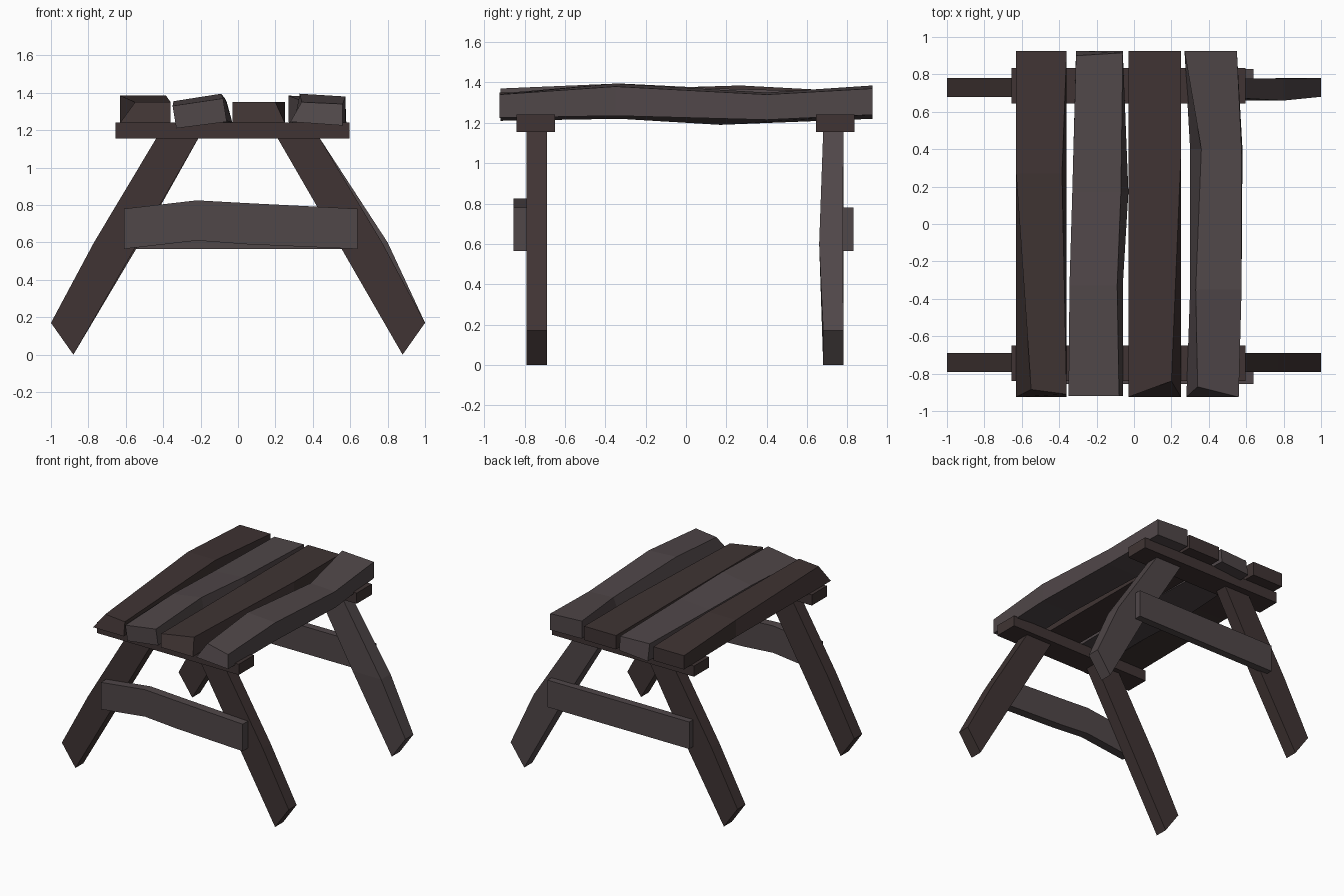
import bpy, bmesh

if "Cube" in bpy.data.objects:
    bpy.data.objects.remove(bpy.data.objects["Cube"])


def material(name, color):
    m = bpy.data.materials.new(name)
    m.diffuse_color = (*color, 1)
    m.use_nodes = True
    m.node_tree.nodes["Principled BSDF"].inputs["Base Color"].default_value = m.diffuse_color
    return m


BROWN = material("brown_wood", (0.050, 0.034, 0.033))
GRAY = material("gray_wood", (0.080, 0.063, 0.066))


def loft(name, rings, mat):
    """Skin a solid beam through a series of four-cornered rings."""
    bm = bmesh.new()
    vs = [[bm.verts.new(p) for p in r] for r in rings]
    for a, b in zip(vs, vs[1:]):
        for i in range(4):
            j = (i + 1) % 4
            bm.faces.new((a[i], a[j], b[j], b[i]))
    bm.faces.new(vs[0])
    bm.faces.new(vs[-1])
    bmesh.ops.recalc_face_normals(bm, faces=bm.faces)
    me = bpy.data.meshes.new(name)
    bm.to_mesh(me)
    bm.free()
    me.materials.append(mat)
    ob = bpy.data.objects.new(name, me)
    bpy.context.collection.objects.link(ob)
    return ob


def beam_x(name, stations, y0, y1, mat):
    """Board along x; stations are (x, z low, z high)."""
    loft(name, [[(x, y0, a), (x, y1, a), (x, y1, b), (x, y0, b)]
                for x, a, b in stations], mat)


def plank(name, stations, mat):
    """Board along y; corners are bottom left, bottom right, top right, top left
    as (x, z) with an optional y of their own."""
    loft(name, [[(c[0], c[2] if len(c) > 2 else y, c[1]) for c in corners]
                for y, corners in stations], mat)


def leg(name, side, y0, y1, mat, bulge=0.0, inner=0.0, dy=0.0):
    """Splayed leg with slanted foot; stations are (outer x, z), (inner x, z)."""
    stations = [((1.0, 0.17), (0.88, 0.0), 0),
                ((0.755 + bulge, 0.60), (0.534 - inner, 0.60), dy),
                ((0.435, 1.16), (0.21, 1.16), 0)]
    loft(name, [[(side * o[0], y0 + d, o[1]), (side * o[0], y1 + d * 0.1, o[1]),
                 (side * i[0], y1 + d * 0.1, i[1]), (side * i[0], y0 + d, i[1])]
                for o, i, d in stations], mat)


# Legs
leg("front_left_leg", -1, -0.79, -0.69, BROWN, bulge=0.015)
leg("front_right_leg", 1, -0.79, -0.69, BROWN, bulge=0.015)
leg("back_left_leg", -1, 0.68, 0.78, BROWN, bulge=0.015, inner=0.01)
leg("back_right_leg", 1, 0.68, 0.78, GRAY, bulge=0.045, inner=-0.015, dy=-0.02)

# Bars under the top
for label, y in (("front", -0.745), ("back", 0.74)):
    beam_x(label + "_support_bar", [(-0.655, 1.155, 1.24), (0.595, 1.155, 1.24)],
           y - 0.095, y + 0.095, BROWN)

# Stretchers between the legs
beam_x("front_stretcher", [(-0.61, 0.565, 0.78), (-0.22, 0.61, 0.825),
                           (0.05, 0.59, 0.81), (0.64, 0.565, 0.78)],
       -0.855, -0.785, GRAY)
beam_x("back_stretcher", [(-0.61, 0.565, 0.78), (0.64, 0.565, 0.78)],
       0.77, 0.83, GRAY)

# Warped top planks
plank("left_plank", [
    (-0.925, [(-0.63, 1.24), (-0.36, 1.24), (-0.36, 1.35, -0.91), (-0.55, 1.35, -0.885)]),
    (0.27, [(-0.63, 1.25), (-0.36, 1.25), (-0.385, 1.385), (-0.63, 1.385)]),
    (0.925, [(-0.63, 1.24), (-0.36, 1.24), (-0.36, 1.35), (-0.63, 1.35)])], BROWN)
plank("middle_left_plank", [
    (-0.92, [(-0.33, 1.21), (-0.06, 1.245), (-0.08, 1.37), (-0.35, 1.33)]),
    (-0.33, [(-0.33, 1.22), (-0.06, 1.25), (-0.09, 1.395), (-0.345, 1.355)]),
    (0.17, [(-0.32, 1.19), (-0.03, 1.24), (-0.07, 1.37), (-0.33, 1.35)]),
    (0.925, [(-0.31, 1.22), (-0.06, 1.24), (-0.06, 1.35, 0.915), (-0.31, 1.35, 0.90)])], GRAY)
plank("middle_right_plank", [
    (-0.925, [(-0.03, 1.24), (0.25, 1.24), (0.20, 1.35, -0.84), (-0.03, 1.35)]),
    (0.35, [(-0.03, 1.24), (0.25, 1.24), (0.25, 1.35), (-0.03, 1.35)]),
    (0.925, [(-0.03, 1.24), (0.25, 1.24), (0.25, 1.35), (-0.03, 1.35)])], BROWN)
plank("right_plank", [
    (-0.925, [(0.28, 1.245), (0.56, 1.225), (0.56, 1.34), (0.34, 1.35, -0.87)]),
    (-0.35, [(0.30, 1.24), (0.575, 1.235), (0.575, 1.38), (0.33, 1.395)]),
    (0.40, [(0.30, 1.215), (0.58, 1.215), (0.575, 1.34), (0.36, 1.35)]),
    (0.925, [(0.27, 1.245), (0.55, 1.24), (0.55, 1.37), (0.27, 1.385)])], GRAY)
